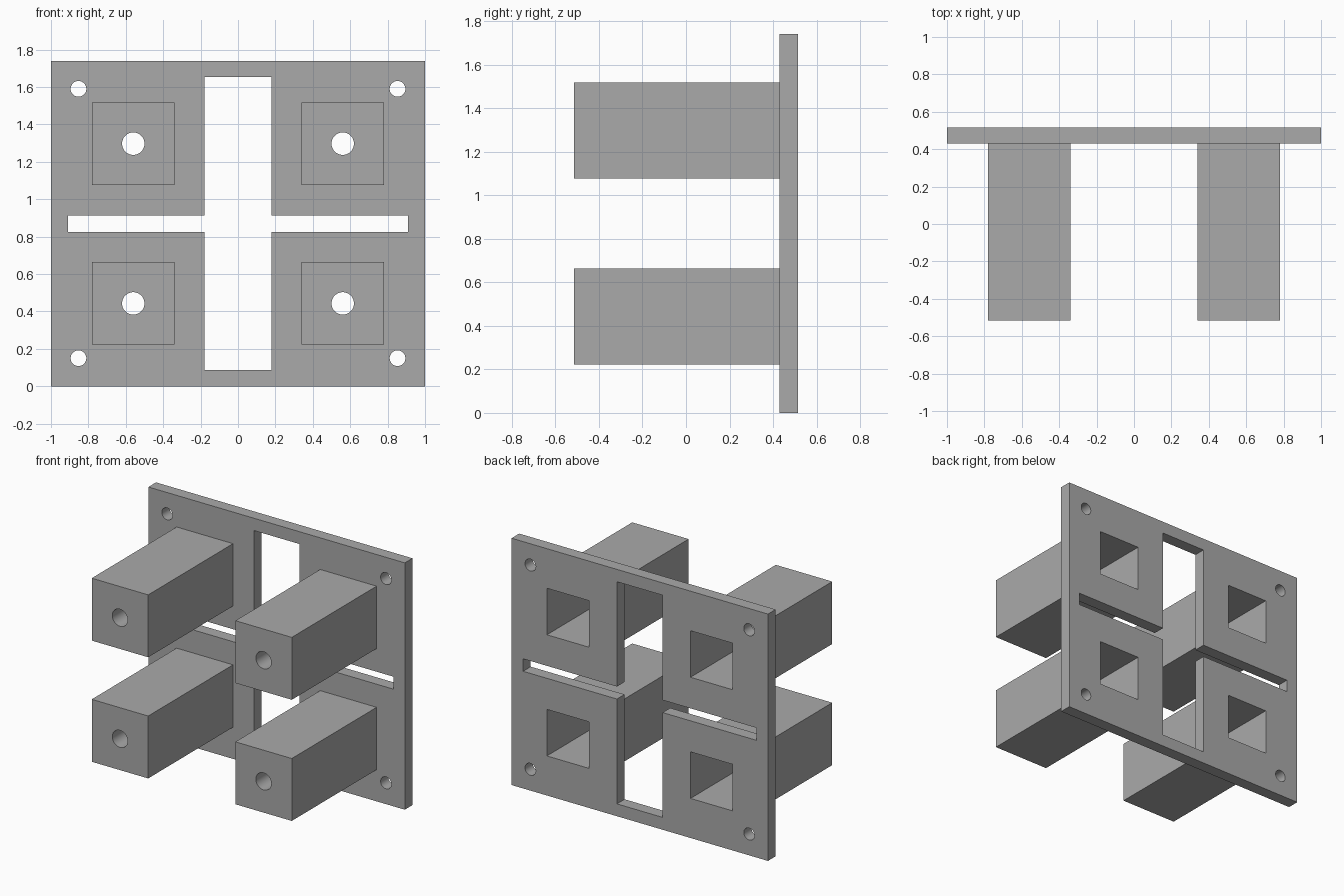
import bpy, math

if "Cube" in bpy.data.objects:
    bpy.data.objects.remove(bpy.data.objects["Cube"])

grey = bpy.data.materials.new("plain grey")
grey.diffuse_color = (0.4, 0.4, 0.4, 1)
grey.use_nodes = True
grey.node_tree.nodes["Principled BSDF"].inputs["Base Color"].default_value = grey.diffuse_color

FRONT, PLATE_FRONT, BACK = -0.515, 0.43, 0.515
MID_Z = 0.87
POST_X, POST_Z = 0.56, 0.427     # post centres, from the plate centre
HOLE_X, HOLE_Z = 0.853, 0.72     # mounting hole centres


def box(name, x, z, w, h, y0, y1):
    bpy.ops.mesh.primitive_cube_add(size=1, location=(x, (y0 + y1) / 2, z))
    ob = bpy.context.object
    ob.name = name
    ob.scale = (w, y1 - y0, h)
    bpy.ops.object.transform_apply(location=True, rotation=False, scale=True)
    ob.data.materials.append(grey)
    return ob


def bore(name, x, z, r, y0, y1):
    bpy.ops.mesh.primitive_cylinder_add(vertices=48, radius=r, depth=y1 - y0,
                                        location=(x, (y0 + y1) / 2, z),
                                        rotation=(math.pi / 2, 0, 0))
    ob = bpy.context.object
    ob.name = name
    bpy.ops.object.transform_apply(location=True, rotation=True, scale=True)
    ob.data.materials.append(grey)
    return ob


def combine(target, tool, operation):
    mod = target.modifiers.new(operation.lower(), 'BOOLEAN')
    mod.operation, mod.solver, mod.object = operation, 'EXACT', tool
    bpy.context.view_layer.objects.active = target
    bpy.ops.object.modifier_apply(modifier=mod.name)
    bpy.data.objects.remove(tool)


# Back plate with its cross-shaped opening
plate = box("mounting_plate", 0, MID_Z, 2, 1.74, PLATE_FRONT, BACK)
combine(plate, box("tall_slot", 0, MID_Z, 0.356, 1.566, 0.3, 0.7), 'DIFFERENCE')
combine(plate, box("wide_slot", 0, MID_Z, 1.82, 0.088, 0.3, 0.7), 'DIFFERENCE')

for sx in (-1, 1):
    for sz in (-1, 1):
        x, z = sx * POST_X, MID_Z + sz * POST_Z
        # Hollow square post, open at the back, with a screw hole in front
        combine(plate, box("post", x, z, 0.44, 0.44, FRONT, 0.47), 'UNION')
        combine(plate, box("pocket", x, z, 0.328, 0.328, FRONT + 0.15, 0.7), 'DIFFERENCE')
        combine(plate, bore("screw_hole", x, z, 0.06, -0.7, FRONT + 0.25), 'DIFFERENCE')
        # Corner mounting hole
        combine(plate, bore("corner_hole", sx * HOLE_X, MID_Z + sz * HOLE_Z,
                            0.042, 0.3, 0.7), 'DIFFERENCE')

# Smooth bores, sharp edges elsewhere
bpy.ops.object.select_all(action='DESELECT')
plate.select_set(True)
bpy.context.view_layer.objects.active = plate
bpy.ops.object.shade_smooth_by_angle(angle=math.radians(30))
